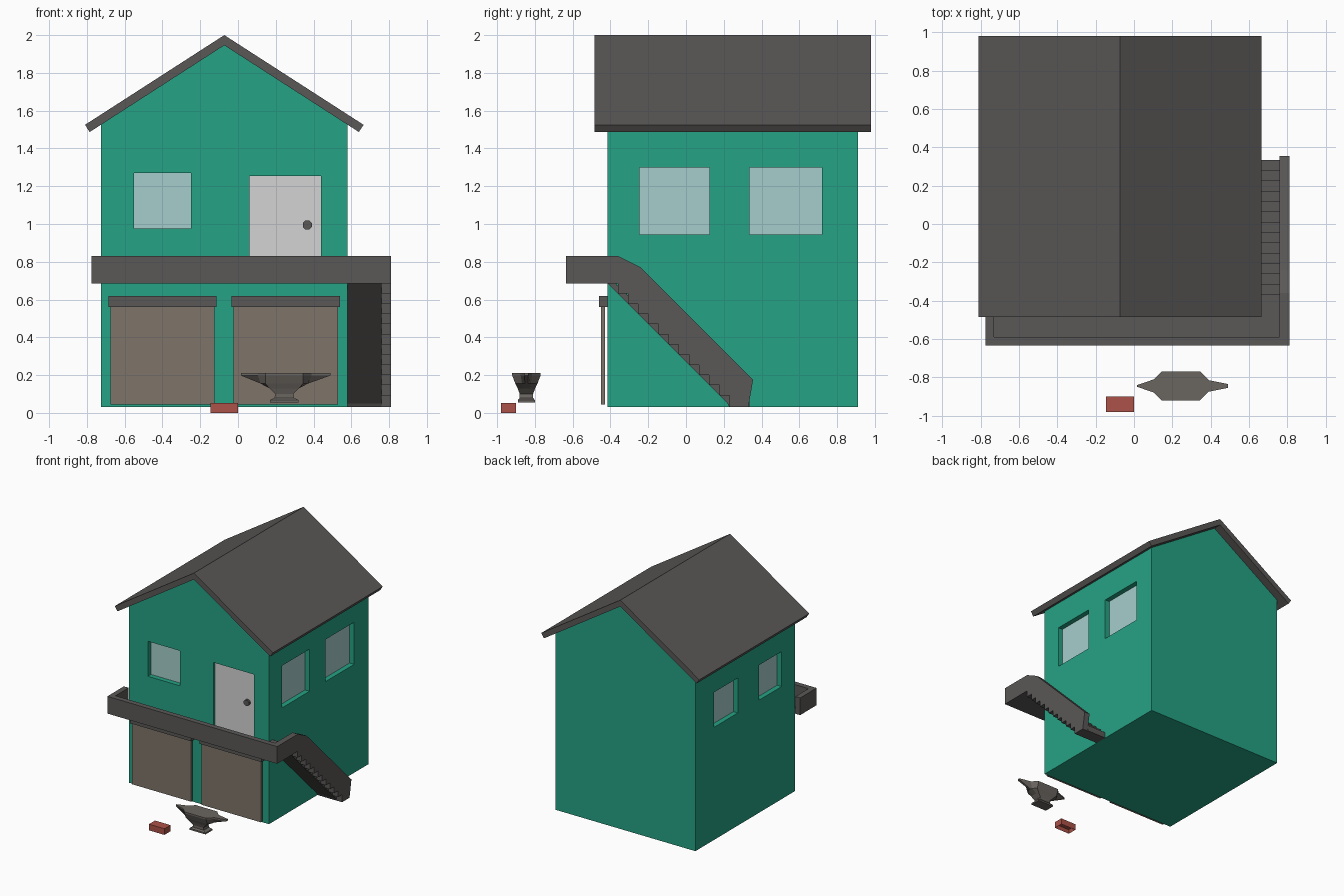
import bpy, bmesh, math
from mathutils import Vector

if "Cube" in bpy.data.objects:
    bpy.data.objects.remove(bpy.data.objects["Cube"])


def material(name, r, g, b):
    lin = [((c / 255 + 0.055) / 1.055) ** 2.4 for c in (r, g, b)]
    m = bpy.data.materials.new(name)
    m.diffuse_color = (*lin, 1)
    m.use_nodes = True
    m.node_tree.nodes["Principled BSDF"].inputs["Base Color"].default_value = m.diffuse_color
    return m


GREEN = material("green wall", 37, 162, 132)
GREY = material("dark grey", 90, 88, 87)
TAUPE = material("garage taupe", 126, 116, 106)
WHITE = material("door off white", 212, 212, 212)
GLASS = material("pale glass", 165, 206, 203)
BRICK = material("brick red", 172, 82, 72)
IRON = material("iron grey", 106, 101, 96)


def finish(name, bm, mat):
    bmesh.ops.recalc_face_normals(bm, faces=bm.faces)
    me = bpy.data.meshes.new(name)
    bm.to_mesh(me)
    bm.free()
    if mat:
        me.materials.append(mat)
    ob = bpy.data.objects.new(name, me)
    bpy.context.collection.objects.link(ob)
    return ob


def loft(name, rings, mat):
    """Skin a list of equal-length rings and cap both ends."""
    bm = bmesh.new()
    vs = [[bm.verts.new(p) for p in ring] for ring in rings]
    n = len(vs[0])
    for a, b in zip(vs, vs[1:]):
        for i in range(n):
            j = (i + 1) % n
            bm.faces.new((a[i], a[j], b[j], b[i]))
    bm.faces.new(vs[0])
    bm.faces.new(vs[-1])
    return finish(name, bm, mat)


def prism(name, pts, axis, lo, hi, mat):
    """Extrude a 2D profile along x (pts are y,z) or y (pts are x,z)."""
    def place(p, t):
        return (t, p[0], p[1]) if axis == "x" else (p[0], t, p[1])
    return loft(name, [[place(p, t) for p in pts] for t in (lo, hi)], mat)


def box(name, x0, x1, y0, y1, z0, z1, mat):
    return prism(name, [(x0, z0), (x1, z0), (x1, z1), (x0, z1)], "y", y0, y1, mat)


# House body and roof
X0, X1, Y0, Y1 = -0.725, 0.58, -0.415, 0.91
MID = (X0 + X1) / 2
body = prism("house_body", [(X0, 0.03), (X1, 0.03), (X1, 1.526), (MID, 1.946), (X0, 1.526)],
             "y", Y0, Y1, GREEN)
prism("roof", [(MID - 0.7125, 1.487), (MID, 1.946), (MID + 0.7125, 1.487),
               (MID + 0.7375, 1.525), (MID, 2.0), (MID - 0.7375, 1.525)],
      "y", -0.485, 0.98, GREY)


def opening(name, side, a0, a1, z0, z1, depth, mat):
    """Cut a recess in a wall and set a thin panel at its back."""
    t, e = 0.008, 0.05
    if side == "front":
        cut = (a0, a1, Y0 - e, Y0 + depth)
        pane = (a0, a1, Y0 + depth - t, Y0 + depth)
    elif side == "right":
        cut = (X1 - depth, X1 + e, a0, a1)
        pane = (X1 - depth, X1 - depth + t, a0, a1)
    else:
        cut = (X0 - e, X0 + depth, a0, a1)
        pane = (X0 + depth - t, X0 + depth, a0, a1)
    cutter = box("cutter", *cut, z0, z1, None)
    mod = body.modifiers.new("cut", "BOOLEAN")
    mod.operation, mod.solver, mod.object = "DIFFERENCE", "EXACT", cutter
    bpy.context.view_layer.objects.active = body
    bpy.ops.object.modifier_apply(modifier=mod.name)
    bpy.data.objects.remove(cutter)
    box(name, *pane, z0, z1, mat)


# Windows and door
opening("front_window", "front", -0.55, -0.25, 0.975, 1.27, 0.05, GLASS)
opening("right_window_front", "right", -0.245, 0.125, 0.945, 1.30, 0.05, GLASS)
opening("right_window_back", "right", 0.335, 0.72, 0.945, 1.30, 0.05, GLASS)
opening("left_window_front", "left", -0.24, 0.065, 0.98, 1.275, 0.05, GLASS)
opening("left_window_back", "left", 0.345, 0.665, 0.98, 1.275, 0.05, GLASS)
opening("front_door", "front", 0.06, 0.44, 0.715, 1.255, 0.03, WHITE)
knob = [(0.367 + 0.026 * math.cos(math.pi * (i + 0.5) / 4),
         0.995 + 0.026 * math.sin(math.pi * (i + 0.5) / 4)) for i in range(8)]
prism("door_knob", knob, "y", Y0 + 0.001, Y0 + 0.024, GREY)

# Garage doors with headers
for side, x0, x1 in (("left", -0.675, -0.125), ("right", -0.025, 0.53)):
    box(f"{side}_garage_door", x0, x1, -0.45, -0.43, 0.045, 0.575, TAUPE)
    box(f"{side}_garage_header", x0 - 0.01, x1 + 0.01, -0.46, Y0, 0.56, 0.62, GREY)

# Balcony floor and parapets
box("balcony_floor", -0.73, 0.76, -0.59, Y0, 0.685, 0.724, GREY)
box("balcony_front_rail", -0.775, 0.81, -0.635, -0.59, 0.685, 0.83, GREY)
box("balcony_left_rail", -0.775, -0.73, -0.59, Y0, 0.685, 0.83, GREY)

# Stairs: sloped underside, stepped top
stairs = [(Y0, 0.685), (0.22, 0.05), (0.23, 0.03), (0.335, 0.03)]
for i in range(13, -1, -1):
    y, z = -0.367 + 0.054 * i, 0.03 + 0.0496 * (14 - i)
    stairs.append((y, z))
    stairs.append((y - 0.054 if i else Y0, z))
prism("stairs", stairs, "x", X1, 0.76, GREY)

# Stair rail with a saw-tooth lower edge
rail = [(-0.59, 0.685)]
for i in range(12):
    y, z = Y0 + 0.0538 * i, 0.685 - 0.0538 * i
    rail += [(y, z), (y + 0.0538, z)]
rail += [(0.2306, 0.03), (0.33, 0.03), (0.355, 0.175), (-0.24, 0.77),
         (-0.36, 0.83), (-0.59, 0.83)]
prism("stair_rail", rail, "x", 0.76, 0.81, GREY)

# Anvil: top outline clamped in x and scaled in y at each level
half = [(-0.23, 0.004), (-0.14, 0.035), (-0.1, 0.075), (0.1, 0.075), (0.145, 0.03), (0.245, 0.01)]
outline = half + [(x, -y) for x, y in reversed(half)]
levels = [(0.055, 0.075, 0.6), (0.068, 0.075, 0.6), (0.08, 0.052, 0.47), (0.1, 0.048, 0.47),
          (0.13, 0.078, 0.62), (0.155, 0.125, 0.78), (0.198, 0.245, 1.0), (0.21, 0.245, 1.0)]
loft("anvil", [[(0.245 + max(-lim, min(lim, x)), -0.845 + y * s, z) for x, y in outline]
               for z, lim, s in levels], IRON)

# Brick with a hollow underside
brick = box("brick", -0.145, 0.0, -0.98, -0.9, 0.0, 0.052, BRICK)
bm = bmesh.new()
bm.from_mesh(brick.data)
bm.normal_update()
under = [f for f in bm.faces if f.normal.z < -0.9]
bmesh.ops.inset_region(bm, faces=under, thickness=0.012)
for v in under[0].verts:
    v.co.z += 0.03
bm.to_mesh(brick.data)
bm.free()
